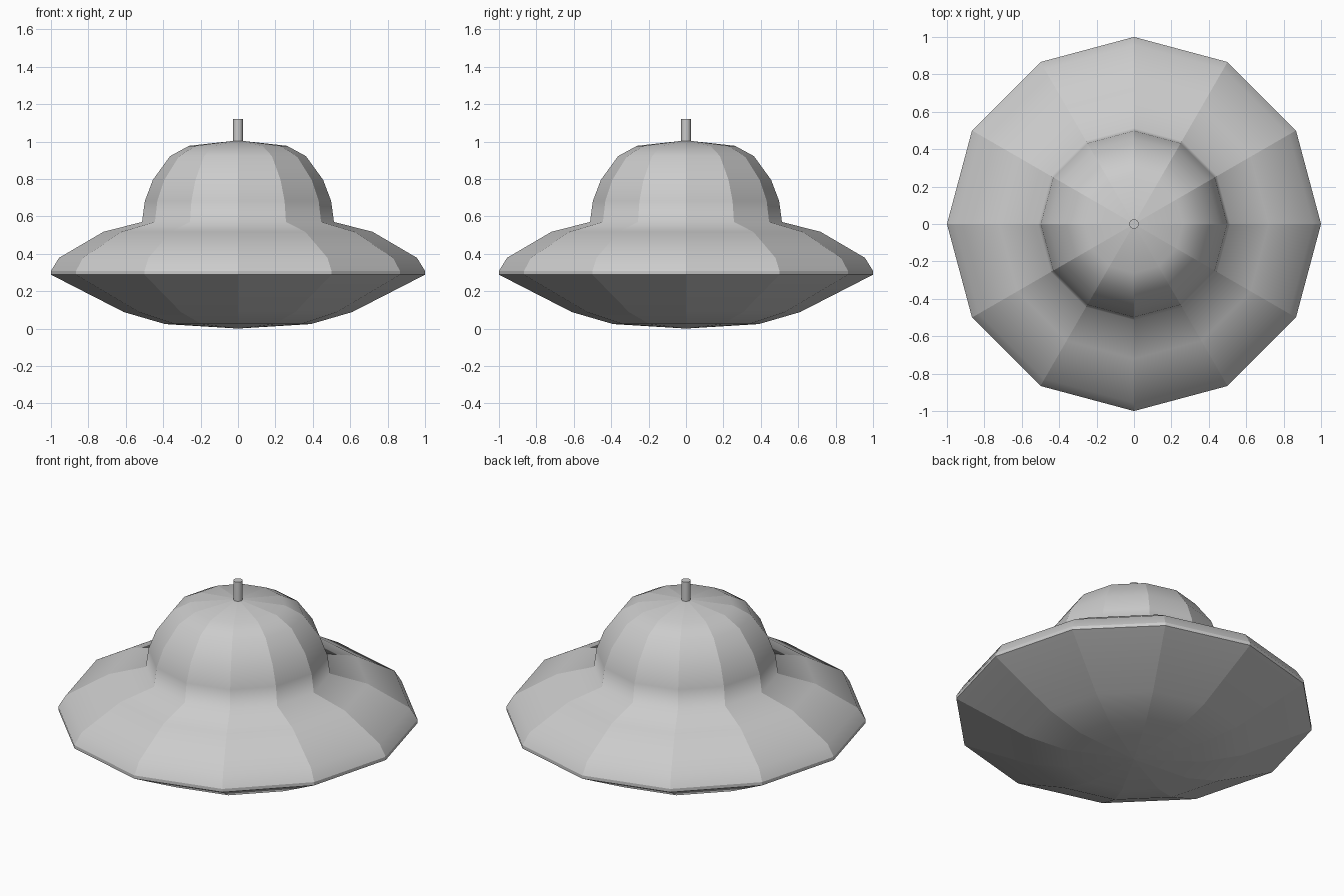
import bpy, bmesh, math

if "Cube" in bpy.data.objects:
    bpy.data.objects.remove(bpy.data.objects["Cube"])

SIDES = 12


def lathe(name, profile, sides, sharp_rings=()):
    """Revolve a bottom-to-top (radius, z) profile; flat facets around, smooth along the profile."""
    bm = bmesh.new()
    rings = []
    for r, z in profile:
        if r == 0:
            rings.append([bm.verts.new((0, 0, z))] * sides)
        else:
            rings.append([bm.verts.new((r * math.cos(2 * math.pi * i / sides),
                                        r * math.sin(2 * math.pi * i / sides), z))
                          for i in range(sides)])
    for a, b in zip(rings, rings[1:]):
        for i in range(sides):
            j = (i + 1) % sides
            corners = list(dict.fromkeys((a[i], a[j], b[j], b[i])))
            bm.faces.new(corners).smooth = True
    # Meridian edges are creased; rings only where requested
    sharp_z = [profile[k][1] for k in sharp_rings]
    for e in bm.edges:
        z0, z1 = (v.co.z for v in e.verts)
        meridian = abs(z0 - z1) > 1e-5
        if meridian or any(abs(z0 - z) < 1e-5 for z in sharp_z):
            e.smooth = False
    mesh = bpy.data.meshes.new(name)
    bm.to_mesh(mesh)
    bm.free()
    obj = bpy.data.objects.new(name, mesh)
    bpy.context.collection.objects.link(obj)
    return obj


# Saucer hull with its dome, a single faceted shell
hull = [
    (0, 0.0), (0.39, 0.024), (0.61, 0.088), (1.0, 0.288),        # underside
    (1.0, 0.308), (0.957, 0.378), (0.72, 0.517), (0.513, 0.57),  # rim and upper deck
    (0.498, 0.682), (0.455, 0.795), (0.363, 0.922), (0.262, 0.977), (0, 1.006),  # dome
]
lathe("saucer_hull", hull, SIDES, sharp_rings=(3, 4))

# Short antenna on top of the dome
bpy.ops.mesh.primitive_cylinder_add(vertices=16, radius=0.026, depth=0.14, location=(0, 0, 1.05))
antenna = bpy.context.object
antenna.name = "antenna"
bpy.ops.object.shade_smooth_by_angle()
